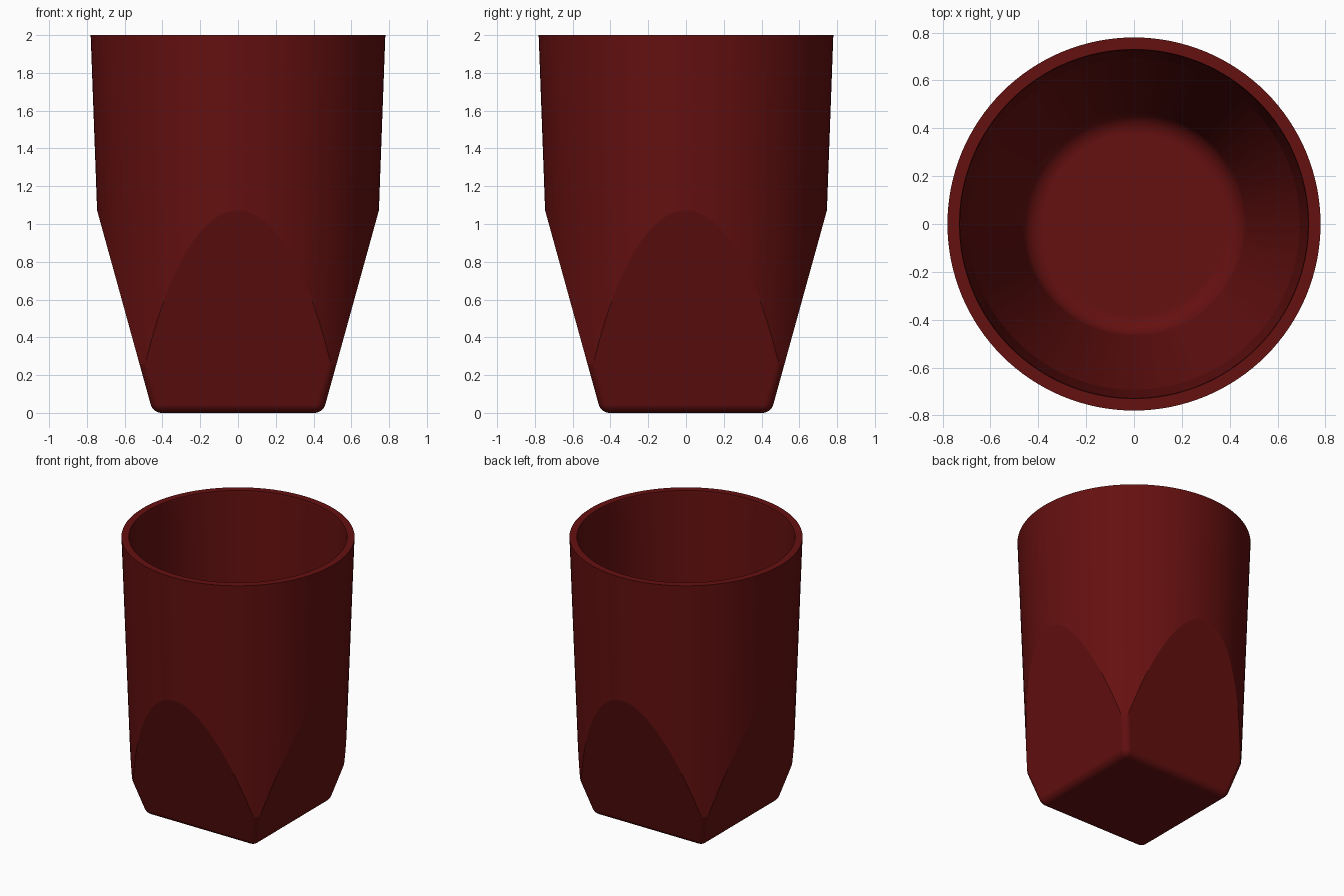
import bpy, bmesh, math

if "Cube" in bpy.data.objects:
    bpy.data.objects.remove(bpy.data.objects["Cube"])

SIDES = 128


def add_object(name, bm):
    bmesh.ops.recalc_face_normals(bm, faces=bm.faces)
    mesh = bpy.data.meshes.new(name)
    bm.to_mesh(mesh)
    bm.free()
    ob = bpy.data.objects.new(name, mesh)
    bpy.context.collection.objects.link(ob)
    return ob


def lathe(name, profile):
    """Closed solid of revolution from (radius, z) points."""
    bm = bmesh.new()
    rings = [[bm.verts.new((r * math.cos(2 * math.pi * i / SIDES),
                            r * math.sin(2 * math.pi * i / SIDES), z))
              for i in range(SIDES)] for r, z in profile]
    for a, b in zip(rings, rings[1:]):
        for i in range(SIDES):
            j = (i + 1) % SIDES
            bm.faces.new((a[i], a[j], b[j], b[i]))
    bm.faces.new(rings[0])
    bm.faces.new(rings[-1])
    return add_object(name, bm)


def boolean(ob, cutter, operation):
    mod = ob.modifiers.new(operation.title(), 'BOOLEAN')
    mod.operation = operation
    mod.solver = 'EXACT'
    mod.object = cutter
    bpy.context.view_layer.objects.active = ob
    bpy.ops.object.modifier_apply(modifier=mod.name)
    bpy.data.objects.remove(cutter)


# Slightly flared round body
tumbler = lathe("tumbler", [(0.703, -0.1), (0.78, 2.0)])

# Tapered square block with rounded edges gives the four flat facets and base
bm = bmesh.new()
bmesh.ops.create_cube(bm, size=2)
for v in bm.verts:
    z = 0 if v.co.z < 0 else 2.4
    half = 0.45 + 0.276 * z
    v.co = (math.copysign(half, v.co.x), math.copysign(half, v.co.y), z)
edges = [e for e in bm.edges if min(v.co.z for v in e.verts) < 0.1]
bmesh.ops.bevel(bm, geom=edges, offset=0.045, segments=10, profile=0.5,
                affect='EDGES', clamp_overlap=True)
boolean(tumbler, add_object("square_taper", bm), 'INTERSECT')

# Round cavity with a filleted floor and tapered lower wall
floor, fillet, tilt = 0.14, 0.09, math.radians(74.5)
profile = []
for k in range(11):
    a = tilt * k / 10
    profile.append((0.38 + fillet * math.sin(a), floor + fillet * (1 - math.cos(a))))
profile += [(0.693, 1.07), (0.727, 1.98), (0.73, 2.0), (0.73, 2.2)]
boolean(tumbler, lathe("cavity", profile), 'DIFFERENCE')

# Dark red glaze and shading
mat = bpy.data.materials.new("dark_red")
mat.diffuse_color = (0.13, 0.005, 0.005, 1)
mat.use_nodes = True
mat.node_tree.nodes["Principled BSDF"].inputs["Base Color"].default_value = mat.diffuse_color
tumbler.data.materials.clear()
tumbler.data.materials.append(mat)
for p in tumbler.data.polygons:
    p.material_index = 0
bpy.ops.object.select_all(action='DESELECT')
tumbler.select_set(True)
bpy.context.view_layer.objects.active = tumbler
bpy.ops.object.shade_smooth_by_angle(angle=math.radians(11))
normals = tumbler.modifiers.new("Weighted Normals", 'WEIGHTED_NORMAL')
normals.keep_sharp = True
